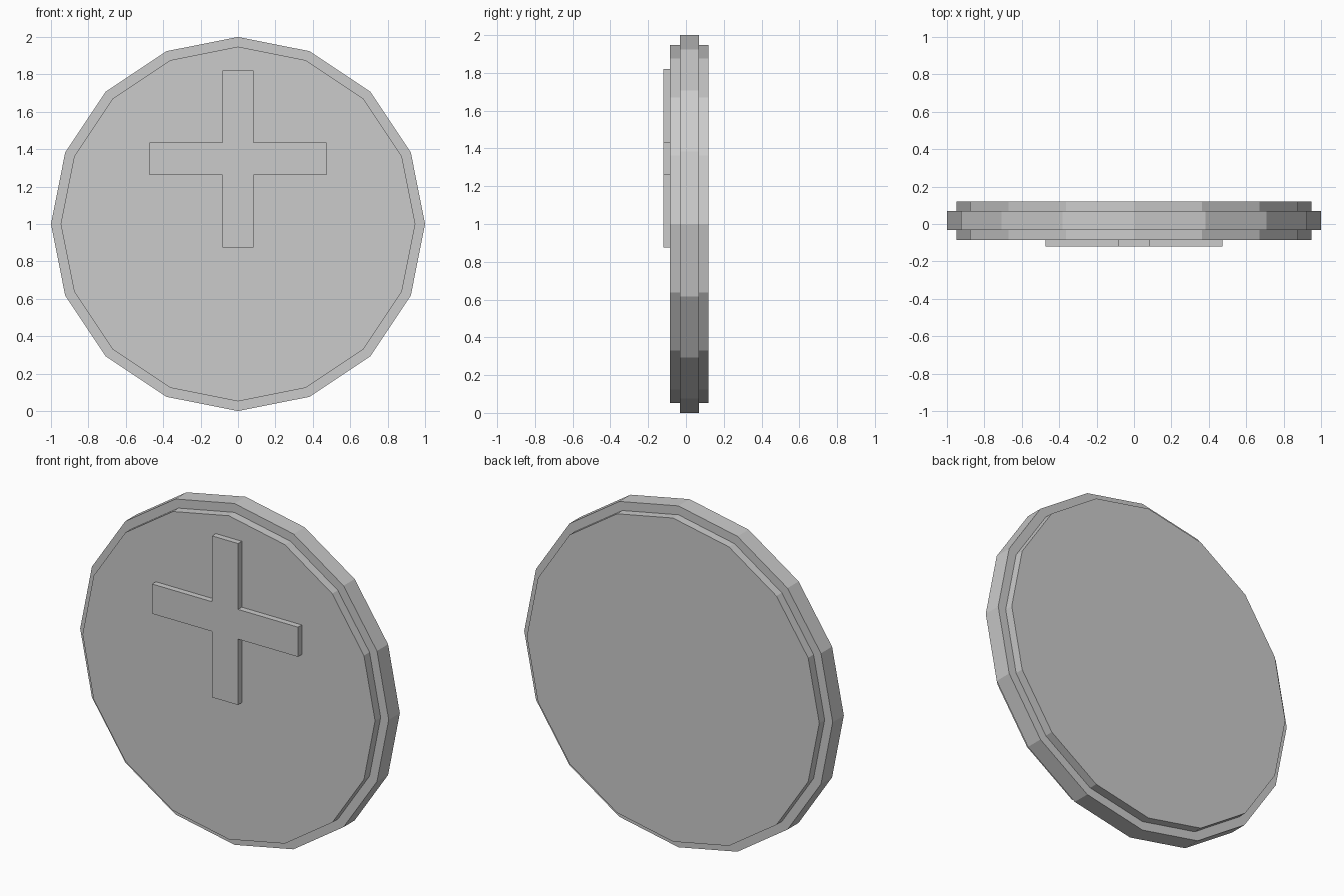
import bpy
import bmesh
from math import pi
from mathutils import Matrix

cube = bpy.data.objects.get("Cube")
if cube:
    bpy.data.objects.remove(cube, do_unlink=True)

# Single plain grey
grey = bpy.data.materials.new("light_grey")
grey.use_nodes = True
colour = (0.6, 0.6, 0.6, 1)
grey.diffuse_color = colour
grey.node_tree.nodes["Principled BSDF"].inputs["Base Color"].default_value = colour


def add_object(name, bm):
    bmesh.ops.recalc_face_normals(bm, faces=bm.faces)
    mesh = bpy.data.meshes.new(name)
    bm.to_mesh(mesh)
    bm.free()
    mesh.materials.append(grey)
    obj = bpy.data.objects.new(name, mesh)
    bpy.context.collection.objects.link(obj)
    return obj


def disc(name, radius, front, back):
    """Flat-sided disc standing upright, with a corner at the top."""
    bm = bmesh.new()
    bmesh.ops.create_cone(bm, cap_ends=True, segments=16, radius1=radius,
                          radius2=radius, depth=back - front)
    place = Matrix.Translation((0, (front + back) / 2, 1))
    bm.transform(place @ Matrix.Rotation(pi / 2, 4, "X"))
    return add_object(name, bm)


# Coin body and the wider band around its middle
disc("coin_body", 0.948, -0.085, 0.12)
disc("outer_rim", 1.0, -0.033, 0.07)

# Raised plus sign: one outline, mirrored into four quarters, then extruded
half_length, half_x, half_z, centre_z = 0.473, 0.084, 0.087, 1.348
outline = []
quarter = [(half_length, half_z), (half_x, half_z), (half_x, half_length)]
for sx, sz in ((1, 1), (-1, 1), (-1, -1), (1, -1)):
    corners = quarter if sx == sz else quarter[::-1]
    outline += [(sx * x, sz * z) for x, z in corners]

bm = bmesh.new()
face = bm.faces.new([bm.verts.new((x, -0.12, centre_z + z)) for x, z in outline])
extruded = bmesh.ops.extrude_face_region(bm, geom=[face])
moved = [v for v in extruded["geom"] if isinstance(v, bmesh.types.BMVert)]
bmesh.ops.translate(bm, verts=moved, vec=(0, 0.036, 0))
add_object("raised_plus", bm)
